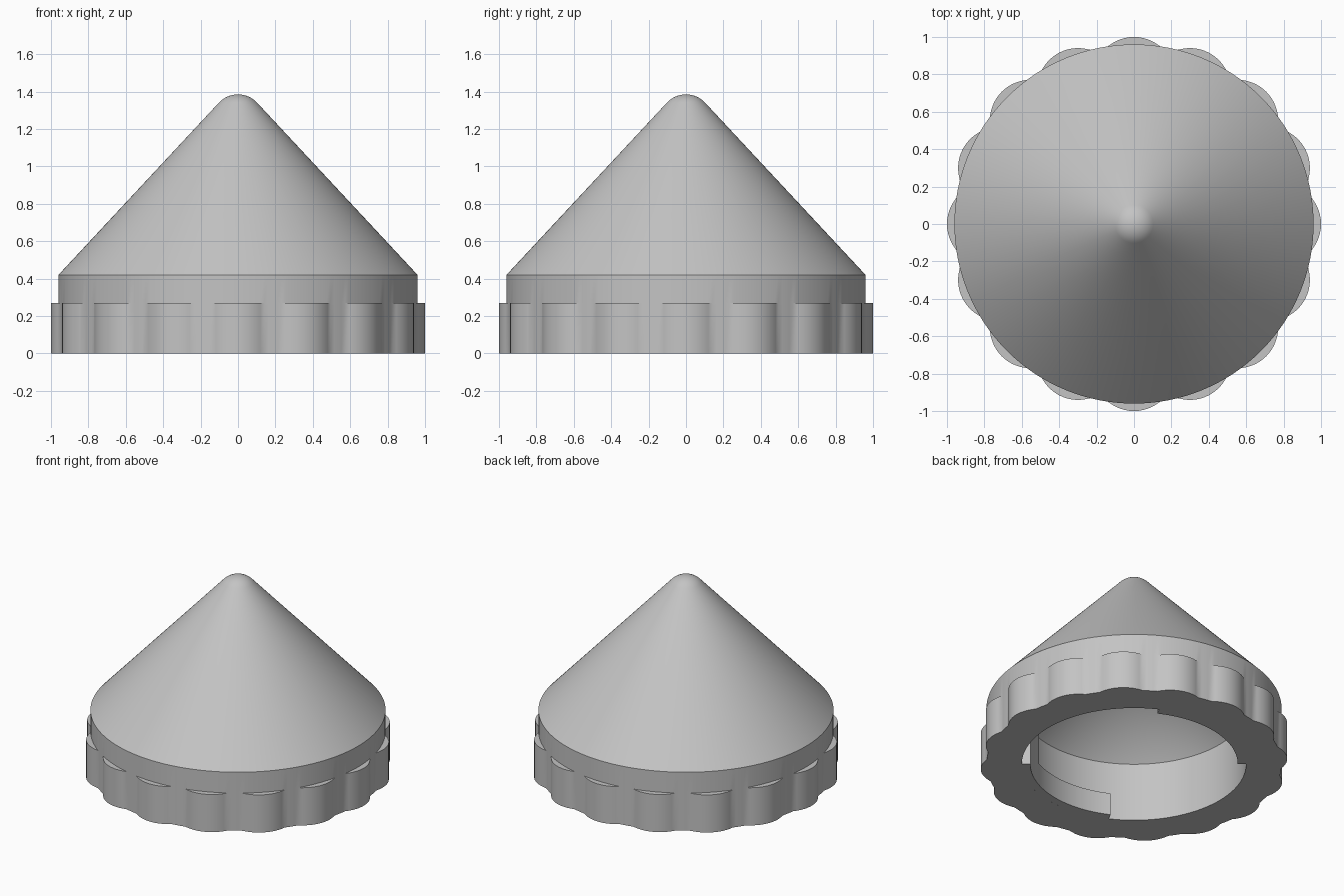
import bpy, bmesh, math

if "Cube" in bpy.data.objects:
    bpy.data.objects.remove(bpy.data.objects["Cube"])

SEG = 256          # 16 segments per grip lobe
LOBES = 16
BODY_R, BORE_R, LUG_R = 0.96, 0.73, 0.675

grey = bpy.data.materials.new("light_grey")
grey.diffuse_color = (0.55, 0.55, 0.55, 1)
grey.use_nodes = True
grey.node_tree.nodes["Principled BSDF"].inputs["Base Color"].default_value = grey.diffuse_color


def lobed(a):
    """Radius of the grip outline: round lobes on the body cylinder."""
    step = 2 * math.pi / LOBES
    d = (a + step / 2) % step - step / 2
    c, r = 0.782, 0.218
    lobe = c * math.cos(d) + math.sqrt(r * r - (c * math.sin(d)) ** 2)
    return lobe if lobe > BODY_R + 0.003 else BODY_R


def finish(name, bm, angle):
    bmesh.ops.remove_doubles(bm, verts=bm.verts, dist=1e-5)
    bmesh.ops.recalc_face_normals(bm, faces=bm.faces)
    me = bpy.data.meshes.new(name)
    bm.to_mesh(me)
    bm.free()
    me.materials.append(grey)
    ob = bpy.data.objects.new(name, me)
    bpy.context.collection.objects.link(ob)
    bpy.ops.object.select_all(action='DESELECT')
    ob.select_set(True)
    bpy.context.view_layer.objects.active = ob
    bpy.ops.object.shade_smooth_by_angle(angle=math.radians(angle))


def lathe(name, profile):
    """Closed revolved profile; a radius may be a function of the angle."""
    bm = bmesh.new()
    angles = [2 * math.pi * i / SEG for i in range(SEG)]
    rings = []
    for r, z in profile:
        if r == 0:
            rings.append([bm.verts.new((0, 0, z))] * SEG)
            continue
        ring = []
        for a in angles:
            q = r(a) if callable(r) else r
            ring.append(bm.verts.new((q * math.cos(a), q * math.sin(a), z)))
        rings.append(ring)
    for k, lo in enumerate(rings):
        hi = rings[(k + 1) % len(rings)]
        for i in range(SEG):
            j = (i + 1) % SEG
            vs = list(dict.fromkeys((lo[i], lo[j], hi[j], hi[i])))
            if len(vs) > 2:
                bm.faces.new(vs)
    finish(name, bm, 40)


def arc_block(name, start, end, z0, z1):
    """Curved block on the bore wall between two angles in degrees."""
    bm = bmesh.new()
    n = max(4, round((end - start) / 1.5))
    rows = []
    for i in range(n + 1):
        a = math.radians(start + (end - start) * i / n)
        rows.append([bm.verts.new((r * math.cos(a), r * math.sin(a), z))
                     for r, z in ((LUG_R, z0), (BORE_R, z0), (BORE_R, z1), (LUG_R, z1))])
    for p, q in zip(rows, rows[1:]):
        for k in range(4):
            m = (k + 1) % 4
            bm.faces.new((p[k], p[m], q[m], q[k]))
    bm.faces.new(rows[0])
    bm.faces.new(rows[-1])
    finish(name, bm, 30)


# Hollow cone cap with scalloped grip and rounded tip
TIP_R, TIP_Z = 0.14, 1.245
tip = [(TIP_R * math.cos(math.radians(t)), TIP_Z + TIP_R * math.sin(math.radians(t)))
       for t in range(43, 90, 6)]
lathe("cone_cap",
      [(BORE_R, 0), (lobed, 0), (lobed, 0.27), (BODY_R, 0.27), (BODY_R, 0.42)]
      + tip + [(0, TIP_Z + TIP_R), (0, 1.2), (BORE_R, 0.42)])

# Two twist-lock lugs inside the bore, each with a full-height stop at one end
for side, turn in (("a", 0), ("b", 180)):
    arc_block("lock_lug_" + side, 63 + turn, 116 + turn, 0, 0.16)
    arc_block("lock_stop_" + side, 116 + turn, 140 + turn, 0, 0.42)
